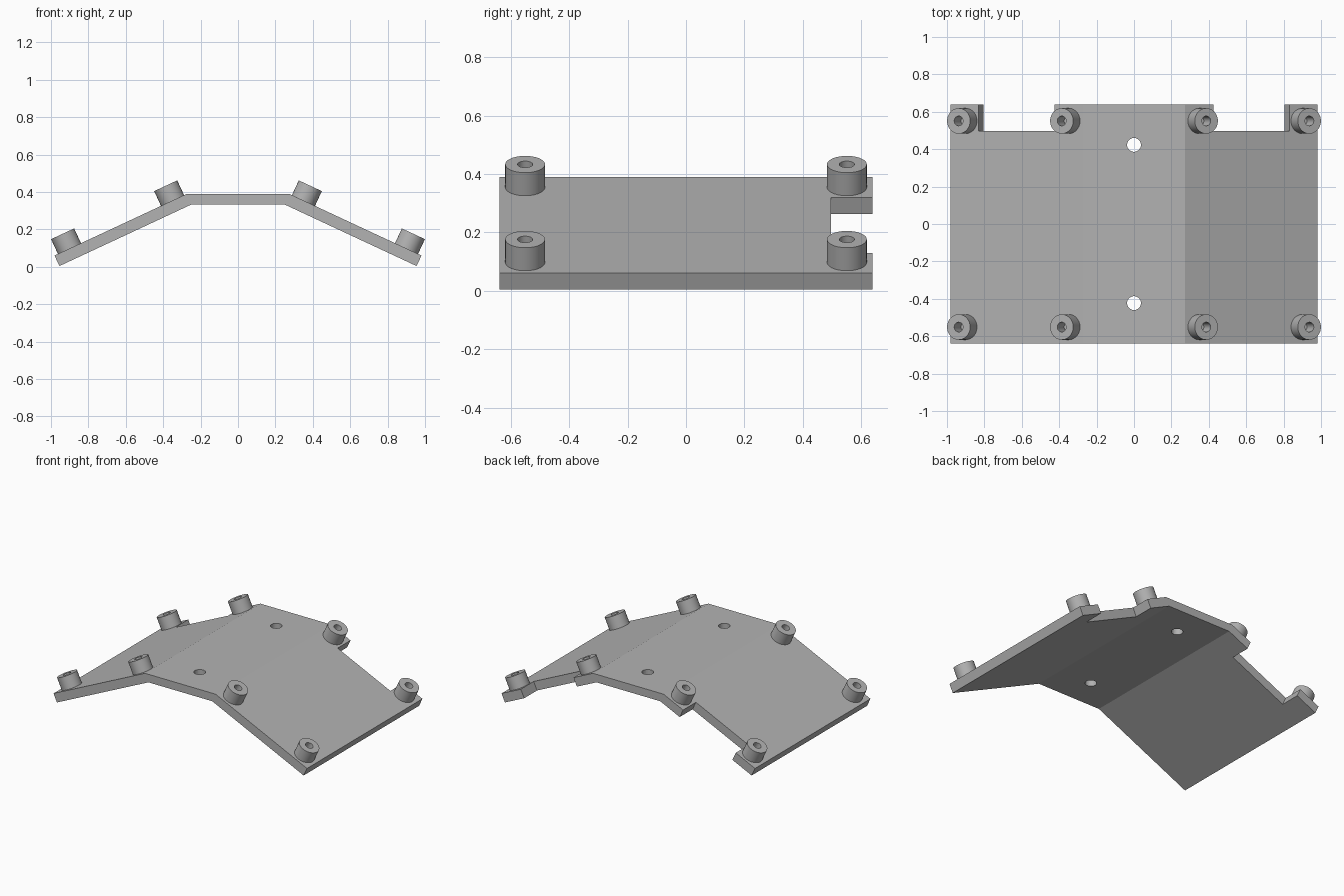
import bpy, bmesh, math
from mathutils import Vector, Matrix

if "Cube" in bpy.data.objects:
    bpy.data.objects.remove(bpy.data.objects["Cube"])

TILT = math.radians(25)
S, C = math.sin(TILT), math.cos(TILT)
THICK, TOP, FOLD, EDGE, DEPTH = 0.062, 0.39, 0.273, 0.981, 0.638

grey = bpy.data.materials.new("plain grey")
grey.use_nodes = True
colour = (0.45, 0.45, 0.45, 1)
grey.diffuse_color = colour
grey.node_tree.nodes["Principled BSDF"].inputs["Base Color"].default_value = colour


def slope_point(x, lift=0.0):
    """Point in the xz plane, lifted off the right-hand wing along its normal."""
    return (x + lift * S, TOP - (x - FOLD) * S / C + lift * C)


def make_object(name, bm):
    bmesh.ops.recalc_face_normals(bm, faces=bm.faces)
    mesh = bpy.data.meshes.new(name)
    bm.to_mesh(mesh)
    bm.free()
    mesh.materials.append(grey)
    ob = bpy.data.objects.new(name, mesh)
    bpy.context.collection.objects.link(ob)
    return ob


def prism(name, outline, y0, y1):
    bm = bmesh.new()
    face = bm.faces.new([bm.verts.new((x, y0, z)) for x, z in outline])
    ext = bmesh.ops.extrude_face_region(bm, geom=[face])
    verts = [g for g in ext["geom"] if isinstance(g, bmesh.types.BMVert)]
    bmesh.ops.translate(bm, verts=verts, vec=(0, y1 - y0, 0))
    return make_object(name, bm)


def mirrored(points):
    return [(-x, z) for x, z in points]


def smooth(ob):
    bpy.ops.object.select_all(action='DESELECT')
    ob.select_set(True)
    bpy.context.view_layer.objects.active = ob
    bpy.ops.object.shade_smooth_by_angle(angle=math.radians(30))


# Folded plate: flat centre with two sloping wings
half = [slope_point(FOLD), slope_point(EDGE),
        slope_point(EDGE, -THICK), slope_point(FOLD, -THICK)]
plate = prism("folded_plate", half + mirrored(half)[::-1], -DEPTH, DEPTH)

# Cutters: a rear notch in each wing and two holes in the flat centre
notch = [slope_point(0.424, 0.1), slope_point(0.832, 0.1),
         slope_point(0.832, -0.15), slope_point(0.424, -0.15)]
# keep the notch walls square to the wing
cutters = [prism("notch_cutter", o, 0.496, DEPTH + 0.1) for o in (notch, mirrored(notch))]
for y in (-0.423, 0.423):
    bm = bmesh.new()
    bmesh.ops.create_cone(bm, cap_ends=True, segments=48, radius1=0.037, radius2=0.037,
                          depth=0.4, matrix=Matrix.Translation((0, y, TOP)))
    cutters.append(make_object("hole_cutter", bm))

for cutter in cutters:
    cutter.hide_render = True
    mod = plate.modifiers.new("cut", 'BOOLEAN')
    mod.operation, mod.solver, mod.object = 'DIFFERENCE', 'EXACT', cutter
bpy.context.view_layer.objects.active = plate
for mod in list(plate.modifiers):
    bpy.ops.object.modifier_apply(modifier=mod.name)
for cutter in cutters:
    bpy.data.objects.remove(cutter)

# Hollow standoffs, square to the wings
OUTER, INNER, HEIGHT = 0.068, 0.026, 0.087
for side, side_name in ((1, "left"), (-1, "right")):
    for x, row in ((0.35, "upper"), (0.901, "lower")):
        for y, end in ((-0.551, "front"), (0.551, "rear")):
            bm = bmesh.new()
            section = [(OUTER, 0), (OUTER, HEIGHT), (INNER, HEIGHT), (INNER, 0)]
            verts = [bm.verts.new((r, 0, h)) for r, h in section]
            edges = [bm.edges.new(pair) for pair in zip(verts, verts[1:])]
            bmesh.ops.spin(bm, geom=verts + edges, axis=(0, 0, 1), cent=(0, 0, 0),
                           angle=math.tau, steps=48, use_merge=True)
            bmesh.ops.remove_doubles(bm, verts=bm.verts, dist=0.0001)
            ob = make_object(f"{side_name}_{row}_{end}_standoff", bm)
            px, pz = slope_point(x)
            ob.matrix_world = (Matrix.Translation(Vector((side * px, y, pz)))
                               @ Matrix.Rotation(side * TILT, 4, 'Y'))
            smooth(ob)
            # open ring: make sure the outer wall faces outward
            mesh = ob.data
            wall = max(mesh.polygons, key=lambda p: p.center.xy.length)
            if wall.normal.dot(wall.center) < 0:
                mesh.flip_normals()
